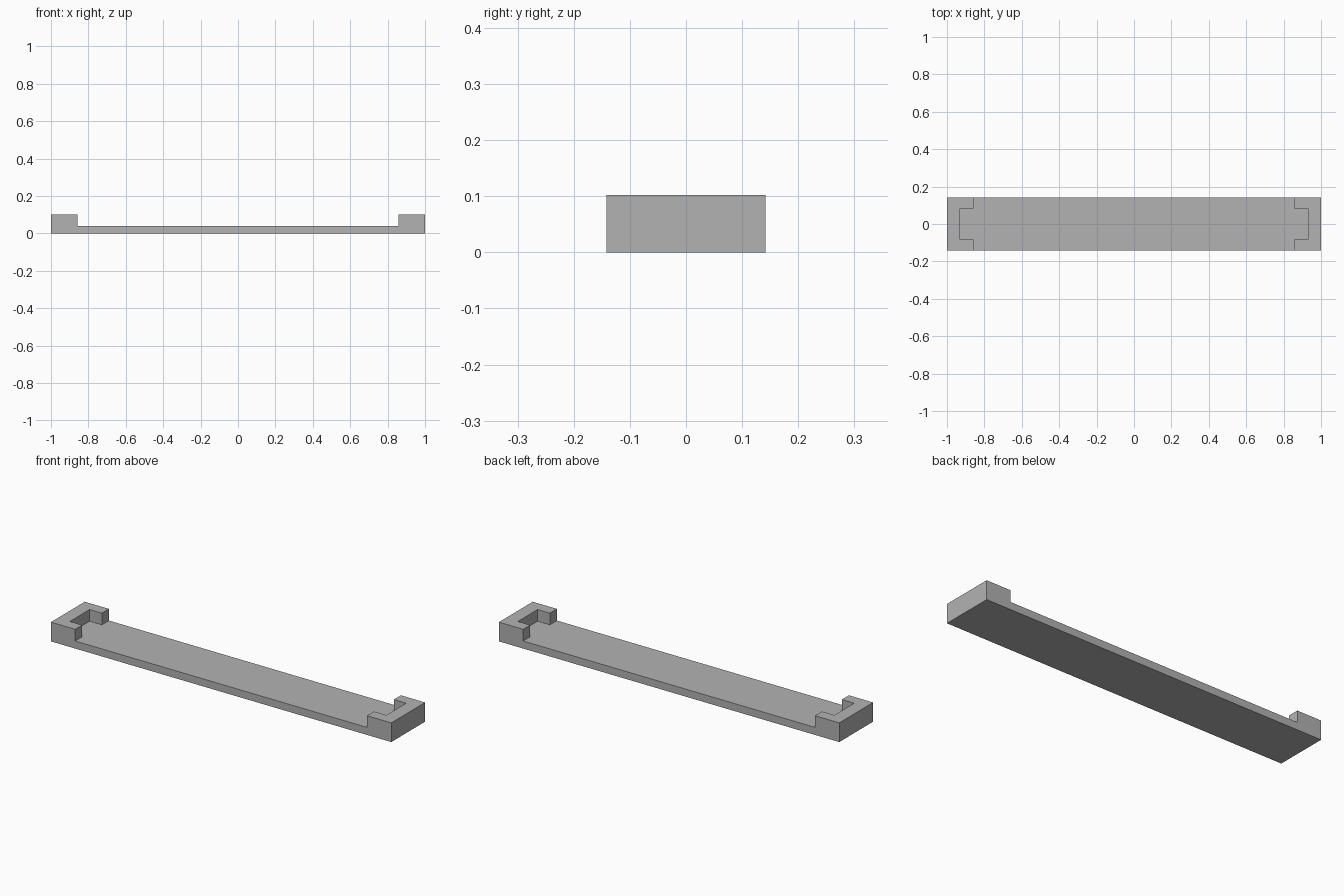
import bpy
import bmesh

cube = bpy.data.objects.get("Cube")
if cube:
    bpy.data.objects.remove(cube, do_unlink=True)

HALF_WIDTH = 0.142
BASE_TOP = 0.04
TOP = 0.102

grey = bpy.data.materials.new("plain_grey")
grey.use_nodes = True
colour = (0.448, 0.448, 0.448, 1)
grey.diffuse_color = colour
grey.node_tree.nodes["Principled BSDF"].inputs["Base Color"].default_value = colour


def extrude_outline(name, outline, z0, z1):
    """Raise a flat outline into a solid between two heights."""
    bm = bmesh.new()
    face = bm.faces.new([bm.verts.new((x, y, z0)) for x, y in outline])
    raised = bmesh.ops.extrude_face_region(bm, geom=[face], use_keep_orig=True)
    top = [v for v in raised["geom"] if isinstance(v, bmesh.types.BMVert)]
    bmesh.ops.translate(bm, verts=top, vec=(0, 0, z1 - z0))
    bmesh.ops.recalc_face_normals(bm, faces=bm.faces)
    mesh = bpy.data.meshes.new(name)
    bm.to_mesh(mesh)
    bm.free()
    mesh.materials.append(grey)
    obj = bpy.data.objects.new(name, mesh)
    bpy.context.collection.objects.link(obj)
    return obj


# Long flat base
w = HALF_WIDTH
extrude_outline("base_plate", [(-1, -w), (1, -w), (1, w), (-1, w)], 0, BASE_TOP)

# C-shaped raised brackets, open towards the middle
inner, back, notch = 0.858, 0.93, 0.083
half = [(1, -w), (inner, -w), (inner, -notch), (back, -notch)]
bracket = half + [(x, -y) for x, y in reversed(half)]
for side, sign in (("left", 1), ("right", -1)):
    extrude_outline(side + "_end_bracket", [(sign * x, y) for x, y in bracket], BASE_TOP, TOP)
